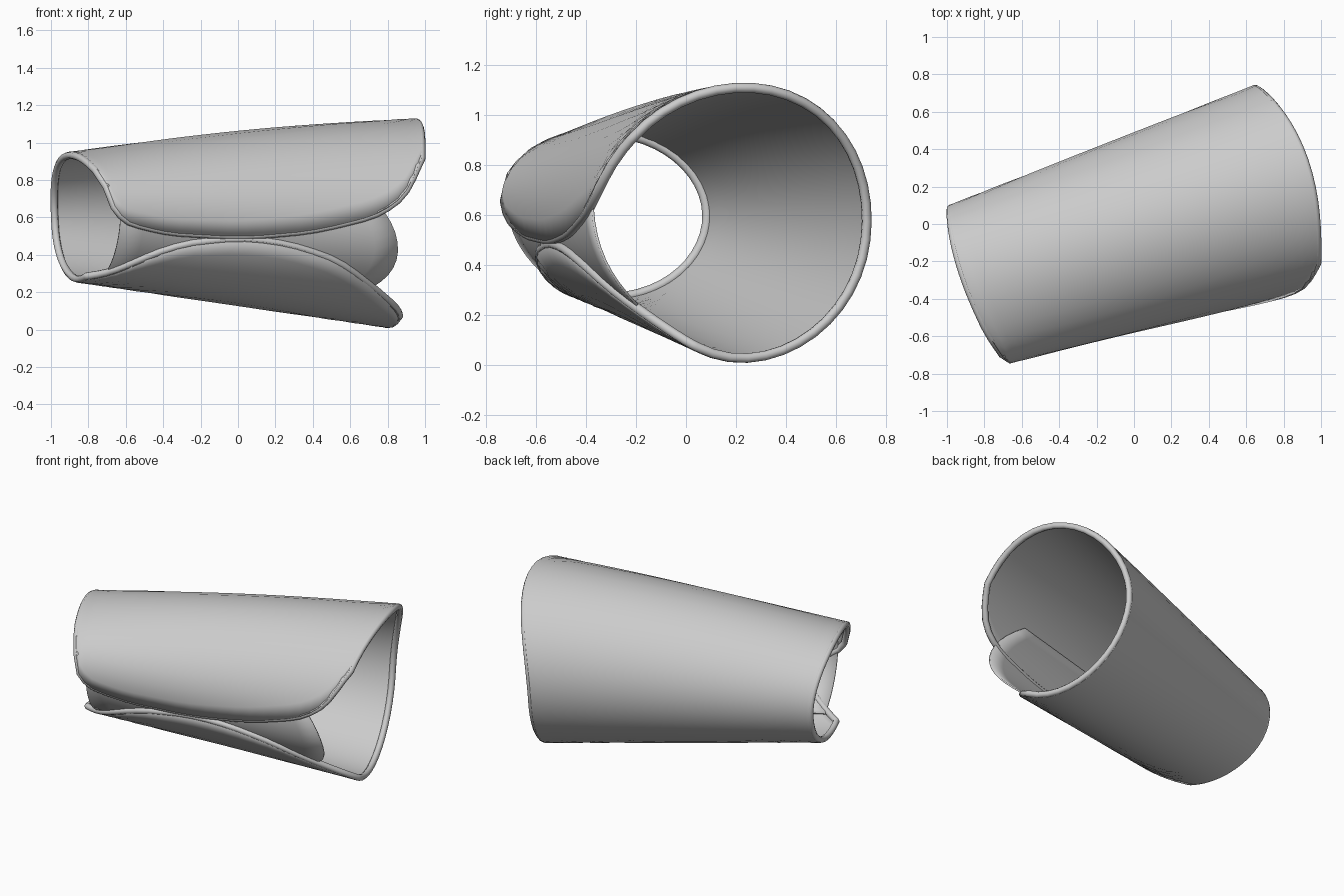
import bpy
import math
from mathutils import Vector

if "Cube" in bpy.data.objects:
    bpy.data.objects.remove(bpy.data.objects["Cube"])

# One grey metal
metal = bpy.data.materials.new("grey metal")
metal.use_nodes = True
grey = (0.6, 0.6, 0.6, 1)
metal.diffuse_color = grey
metal.node_tree.nodes["Principled BSDF"].inputs["Base Color"].default_value = grey

# Tapered oval sleeve: axis ends and the sideways direction of the opening
WRIST, ELBOW = Vector((-0.85, -0.31, 0.6)), Vector((0.815, 0.19, 0.565))
AXIS = Vector((0.95, 0.31, 0))
FRONT = Vector((0.31, -0.95, 0))


def lerp(a, b, t):
    return a + (b - a) * t


def bump(deg, centre, width):
    return math.exp(-((deg - centre) / width) ** 2)


def along(u):
    """Spacing that is denser towards both ends."""
    return (1 - math.cos(math.pi * min(max(u, 0), 1))) / 2


def key(keys, t):
    """Linear interpolation through (position, value) pairs."""
    for (a, va), (b, vb) in zip(keys, keys[1:]):
        if t <= b:
            return lerp(va, vb, (t - a) / (b - a))
    return keys[-1][1]


def soft_key(keys, u):
    """Interpolation with rounded corners."""
    return sum(key(keys, along(u + d)) for d in (-0.03, 0, 0.03)) / 3


def sleeve_point(s, deg, inset=0.0):
    """Point on the sleeve: s runs wrist to elbow, 0 degrees is the opening."""
    deg = (deg + 180) % 360 - 180
    a = math.radians(deg)
    # fuller upper flap at the wrist, arched top, flattened lower flap at the elbow
    swell = (0.045 * (1 - s) ** 2 * bump(deg, 20, 35)
             + 0.025 * math.sin(math.pi * s) * bump(deg, 90, 40)
             - 0.055 * s * bump(deg, -50, 30) - inset)
    wide, tall = lerp(0.435, 0.58, s) + swell, lerp(0.35, 0.565, s) + swell
    crown = max(0, math.sin(a - 0.17)) ** 2 * lerp(-0.05, 0.14, s)
    p = lerp(WRIST, ELBOW, s) + FRONT * wide * math.cos(a) + AXIS * crown
    p.z += tall * math.sin(a)
    return p


def sheet(name, rows, thickness):
    """Smooth surface through rows of points, thickened inwards."""
    n = len(rows[0])
    faces = [(r * n + c, (r + 1) * n + c, (r + 1) * n + c + 1, r * n + c + 1)
             for r in range(len(rows) - 1) for c in range(n - 1)]
    mesh = bpy.data.meshes.new(name)
    mesh.from_pydata([p for row in rows for p in row], [], faces)
    mesh.materials.append(metal)
    mesh.shade_smooth()
    obj = bpy.data.objects.new(name, mesh)
    bpy.context.collection.objects.link(obj)
    mod = obj.modifiers.new("thickness", "SOLIDIFY")
    mod.thickness = thickness
    mod.offset = -1


# Sleeve with two flaps that almost meet along the opening
upper_edge = [(0, 58), (0.015, 14), (0.06, -3), (0.2, -11), (0.43, -12),
              (0.65, -6), (0.86, 5), (0.95, 17), (1, 40)]
lower_edge = [(0, -72), (0.05, -60), (0.145, -35), (0.25, -20), (0.43, -13),
              (0.59, -16), (0.75, -26), (0.86, -43), (0.98, -65), (1, -73)]
ROWS, COLS = 28, 32
grid = []
for i in range(ROWS + 1):
    u = i / ROWS
    start, end = soft_key(upper_edge, u), soft_key(lower_edge, u) + 360
    grid.append([(along(u), lerp(start, end, j / COLS)) for j in range(COLS + 1)])
sheet("sleeve", [[sleeve_point(s, d) for s, d in row] for row in grid], 0.015)

# Rim rolled inwards around the whole border of the sleeve
border = (grid[0] + [r[-1] for r in grid[1:-1]]
          + grid[-1][::-1] + [r[0] for r in grid[-2:0:-1]])
curve = bpy.data.curves.new("rolled_rim", "CURVE")
curve.dimensions = "3D"
curve.bevel_depth = 0.02
curve.bevel_resolution = 2
spline = curve.splines.new("POLY")
spline.points.add(len(border) - 1)
for point, (s, deg) in zip(spline.points, border):
    point.co = (*sleeve_point(s, deg, 0.019), 1)
spline.use_cyclic_u = True
spline.use_smooth = True
curve.materials.append(metal)
bpy.context.collection.objects.link(bpy.data.objects.new("rolled_rim", curve))

# Inner tongue that closes the gap behind the flaps, rounded at the elbow
angles = [lerp(-64, 30, i / 16) for i in range(17)]
tips = [0.93 - 0.05 * ((deg + 20) / 27) ** 2 for deg in angles]
sheet("inner_tongue", [[sleeve_point(lerp(0.05, tip, j / 12), deg, 0.022)
                        for deg, tip in zip(angles, tips)] for j in range(13)], 0.01)
